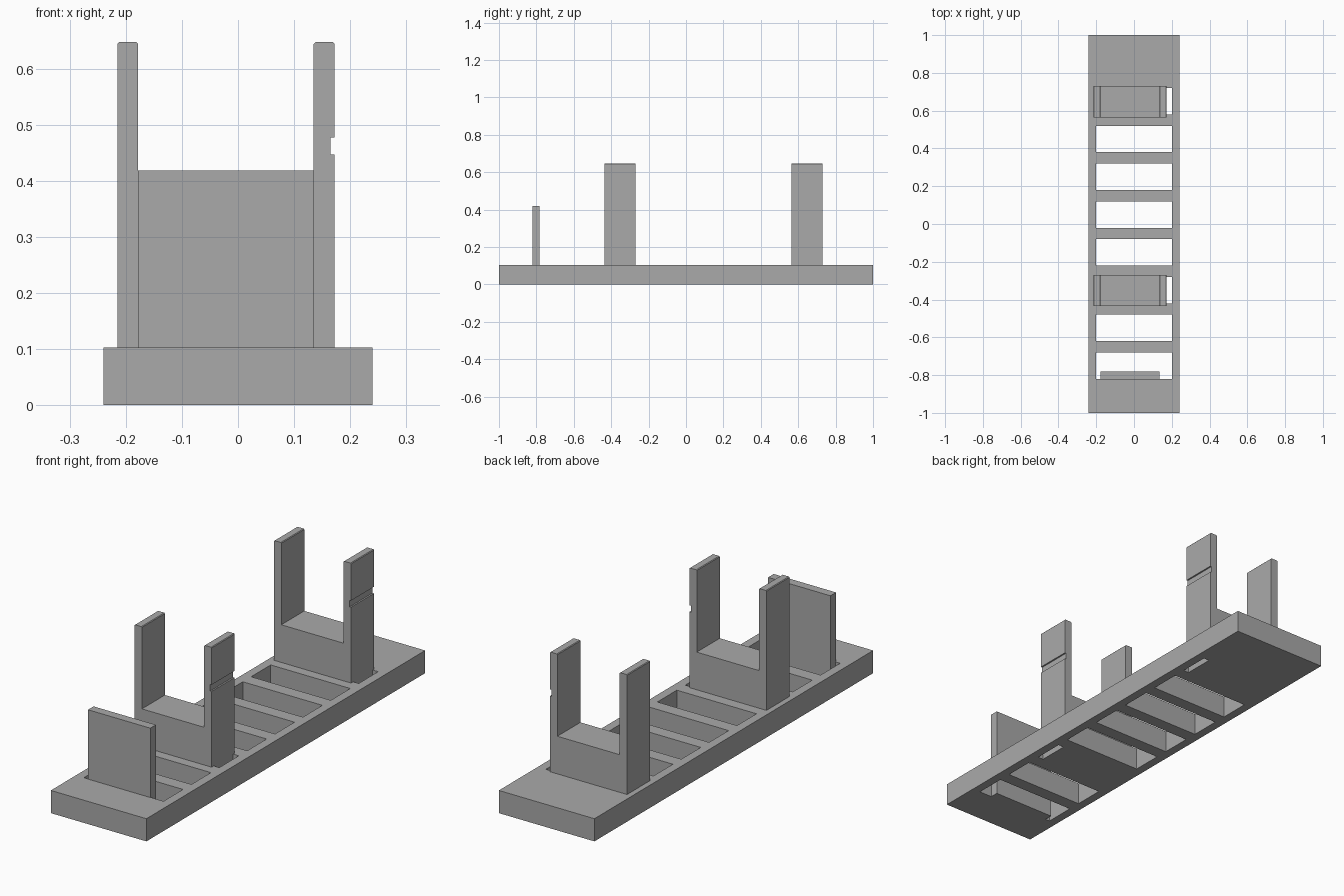
import bpy, bmesh

if "Cube" in bpy.data.objects:
    bpy.data.objects.remove(bpy.data.objects["Cube"])

BASE_TOP = 0.103
grey = bpy.data.materials.new("neutral grey")
grey.diffuse_color = (0.4, 0.4, 0.4, 1)
grey.use_nodes = True
grey.node_tree.nodes["Principled BSDF"].inputs["Base Color"].default_value = grey.diffuse_color


def rect(x0, x1, y0, y1):
    return [(x0, y0), (x1, y0), (x1, y1), (x0, y1)]


def extrude_outline(name, outlines, depth):
    """Filled 2D outlines (inner ones become holes), extruded from z = 0 to depth."""
    curve = bpy.data.curves.new(name, 'CURVE')
    curve.dimensions = '2D'
    curve.fill_mode = 'BOTH'
    curve.extrude = depth / 2
    for pts in outlines:
        spline = curve.splines.new('POLY')
        spline.points.add(len(pts) - 1)
        for p, (x, y) in zip(spline.points, pts):
            p.co = (x, y, 0, 1)
        spline.use_cyclic_u = True
    temp = bpy.data.objects.new(name + "_outline", curve)
    bpy.context.collection.objects.link(temp)
    bpy.context.view_layer.update()
    mesh = bpy.data.meshes.new_from_object(
        temp.evaluated_get(bpy.context.evaluated_depsgraph_get()))
    bpy.data.objects.remove(temp)
    bm = bmesh.new()
    bm.from_mesh(mesh)
    bmesh.ops.remove_doubles(bm, verts=bm.verts, dist=1e-5)
    bmesh.ops.translate(bm, verts=bm.verts, vec=(0, 0, depth / 2))
    bmesh.ops.recalc_face_normals(bm, faces=bm.faces)
    for f in bm.faces:
        f.smooth = False
    bm.to_mesh(mesh)
    bm.free()
    mesh.materials.clear()
    mesh.materials.append(grey)
    obj = bpy.data.objects.new(name, mesh)
    bpy.context.collection.objects.link(obj)
    return obj


# Slotted base: brackets plug slots 2 and 7, the end plate notches slot 0
slots = []
for i in range(8):
    y = -0.75 + 0.2 * i
    lo, hi = y - 0.07, y + 0.07
    if i == 0:
        slots.append([(-0.2, lo), (-0.178, lo), (-0.178, -0.782), (0.135, -0.782),
                      (0.135, lo), (0.2, lo), (0.2, hi), (-0.2, hi)])
    else:
        slots.append(rect(0.172 if i in (2, 7) else -0.2, 0.2, lo, hi))
extrude_outline("slotted_base", [rect(-0.24, 0.24, -1, 1)] + slots, BASE_TOP)

# U-shaped brackets with a groove on the outer right side
c, top, saddle = 0.003, 0.647, 0.274
profile = [(-0.215, BASE_TOP), (0.172, BASE_TOP),
           (0.172, 0.447), (0.165, 0.447), (0.165, 0.477), (0.172, 0.477),
           (0.172, top - c), (0.172 - c, top), (0.135 + c, top), (0.135, top - c),
           (0.135, saddle), (-0.178, saddle),
           (-0.178, top - c), (-0.178 - c, top), (-0.215 + c, top), (-0.215, top - c)]
for name, back in (("front_bracket", -0.27), ("rear_bracket", 0.73)):
    bracket = extrude_outline(name, [profile], 0.165)
    bracket.rotation_euler.x = 1.5707963
    bracket.location.y = back

# Upright end plate
plate = extrude_outline("end_plate", [rect(-0.178, 0.135, -0.822, -0.782)], 0.418 - BASE_TOP)
plate.location.z = BASE_TOP
